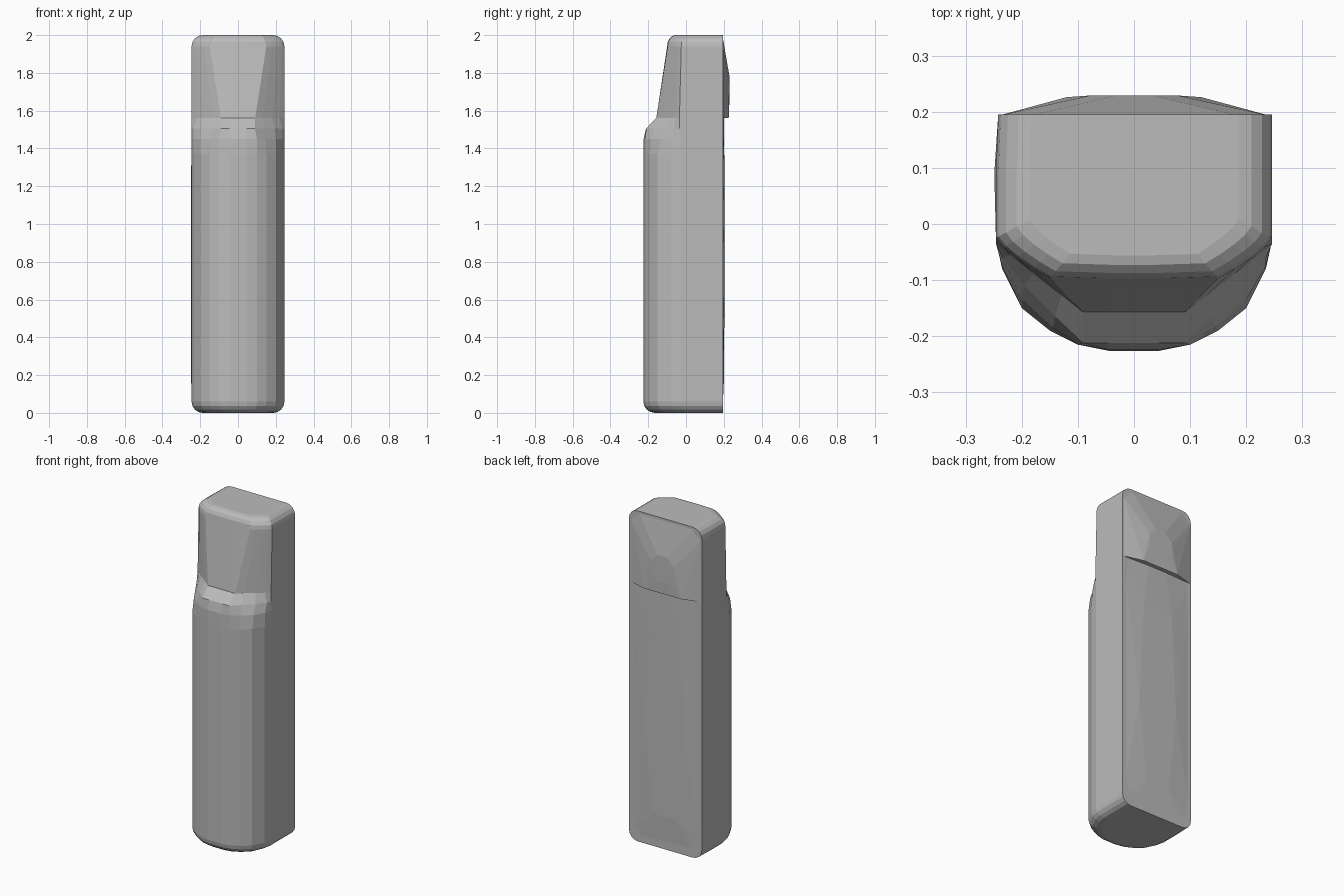
import bpy
import bmesh
from math import sin, cos, pi

cube = bpy.data.objects.get("Cube")
if cube:
    bpy.data.objects.remove(cube, do_unlink=True)

grey = bpy.data.materials.new("plain_grey")
grey.use_nodes = True
colour = (0.5, 0.5, 0.5, 1)
grey.diffuse_color = colour
grey.node_tree.nodes["Principled BSDF"].inputs["Base Color"].default_value = colour

BACK = 0.195
SIDE = 0.246


def finish(bm, name):
    """Turn a bmesh into a flat-shaded grey object."""
    bmesh.ops.recalc_face_normals(bm, faces=bm.faces[:])
    mesh = bpy.data.meshes.new(name)
    bm.to_mesh(mesh)
    bm.free()
    mesh.materials.append(grey)
    obj = bpy.data.objects.new(name, mesh)
    bpy.context.collection.objects.link(obj)
    return obj


def section(front, bulge=0.0, inset=0.0):
    """Full outline from the right-hand points of a front; sides are straight."""
    half = [(SIDE, BACK), (SIDE, 0.09)] + front
    left = [(-x, y) for x, y in half]
    left[0] = (-SIDE + 0.004, BACK)
    left[1] = (-SIDE - bulge, 0.09)
    shrink = 1 - inset / SIDE
    return [(x * shrink, BACK - (BACK - y) * (1 - inset / 0.4))
            for x, y in half + left[::-1]]


def loft(name, rings):
    bm = bmesh.new()
    loops = [[bm.verts.new((x, y, z)) for x, y in ring] for z, ring in rings]
    n = len(loops[0])
    for low, high in zip(loops, loops[1:]):
        for i in range(n):
            j = (i + 1) % n
            bm.faces.new((low[i], low[j], high[j], high[i]))
    bm.faces.new(loops[0])
    bm.faces.new(loops[-1])
    return finish(bm, name)


def hull_panel(name, points):
    """Faceted shallow panel; points are given for +x and mirrored."""
    bm = bmesh.new()
    for x, y, z in points:
        for s in (-1, 1):
            bm.verts.new((s * x, y, z))
    bmesh.ops.remove_doubles(bm, verts=bm.verts[:], dist=0.0005)
    res = bmesh.ops.convex_hull(bm, input=bm.verts[:])
    spare = [v for v in bm.verts if not v.link_faces]
    bmesh.ops.delete(bm, geom=spare, context='VERTS')
    return finish(bm, name)


# Front curves, from the side towards the middle
round_front = [(SIDE, -0.03), (0.235, -0.08), (0.2, -0.15),
               (0.15, -0.19), (0.1, -0.215), (0.045, -0.226)]
shoulder_low = [(SIDE, -0.03), (0.235, -0.075), (0.2, -0.135),
                (0.145, -0.185), (0.1, -0.215), (0.045, -0.224)]
shoulder_high = [(SIDE, -0.035), (0.235, -0.06), (0.195, -0.11),
                 (0.14, -0.165), (0.09, -0.212), (0.045, -0.212)]
neck = [(SIDE, -0.035), (0.22, -0.056), (0.18, -0.088),
        (0.13, -0.127), (0.09, -0.158), (0.045, -0.158)]
crown = [(SIDE, -0.025), (0.232, -0.042), (0.21, -0.06),
         (0.18, -0.08), (0.15, -0.097), (0.05, -0.1)]

# Rounded edge at the bottom and the top
R = 0.06
STEPS = 4
arc = [(R * (1 - sin(a)), R * (1 - cos(a)))
       for a in (pi / 2 * i / STEPS for i in range(STEPS + 1))]

# Lower body with its sloping shoulder
body = [(h, section(round_front, 0.0, d)) for h, d in reversed(arc)]
body = sorted(body, key=lambda ring: ring[0])
body += [(0.25, section(round_front, 0.003)),
         (1.25, section(round_front, 0.003)),
         (1.37, section(round_front)),
         (1.45, section(shoulder_low)),
         (1.505, section(shoulder_high)),
         (1.56, section(neck))]
loft("lower_body", body)

# Head, narrow at the neck and leaning back to the top
head = [(1.555, section(neck))]
head += [(2 - h, section(crown, 0.0, d)) for h, d in arc]
loft("head", head)

# Raised back of the head, with a small flat octagon
points = [(0.242, BACK - 0.002, 1.56), (0.242, BACK - 0.002, 1.94),
          (0.185, BACK - 0.002, 1.997), (0.12, 0.226, 1.56)]
points += [(0.085 * sin(a), 0.229, 1.71 + 0.085 * cos(a))
           for a in (pi / 8 + pi / 4 * i for i in range(4))]
hull_panel("head_back_panel", points)

# Slightly domed back of the lower body
hull_panel("body_back_panel", [
    (0.242, BACK - 0.002, 1.56), (0.242, BACK - 0.002, 0.06),
    (0.19, BACK - 0.002, 0.005), (0.08, 0.202, 0.2),
    (0.13, 0.203, 0.7), (0.1, 0.203, 1.3), (0.06, 0.201, 1.56)])
